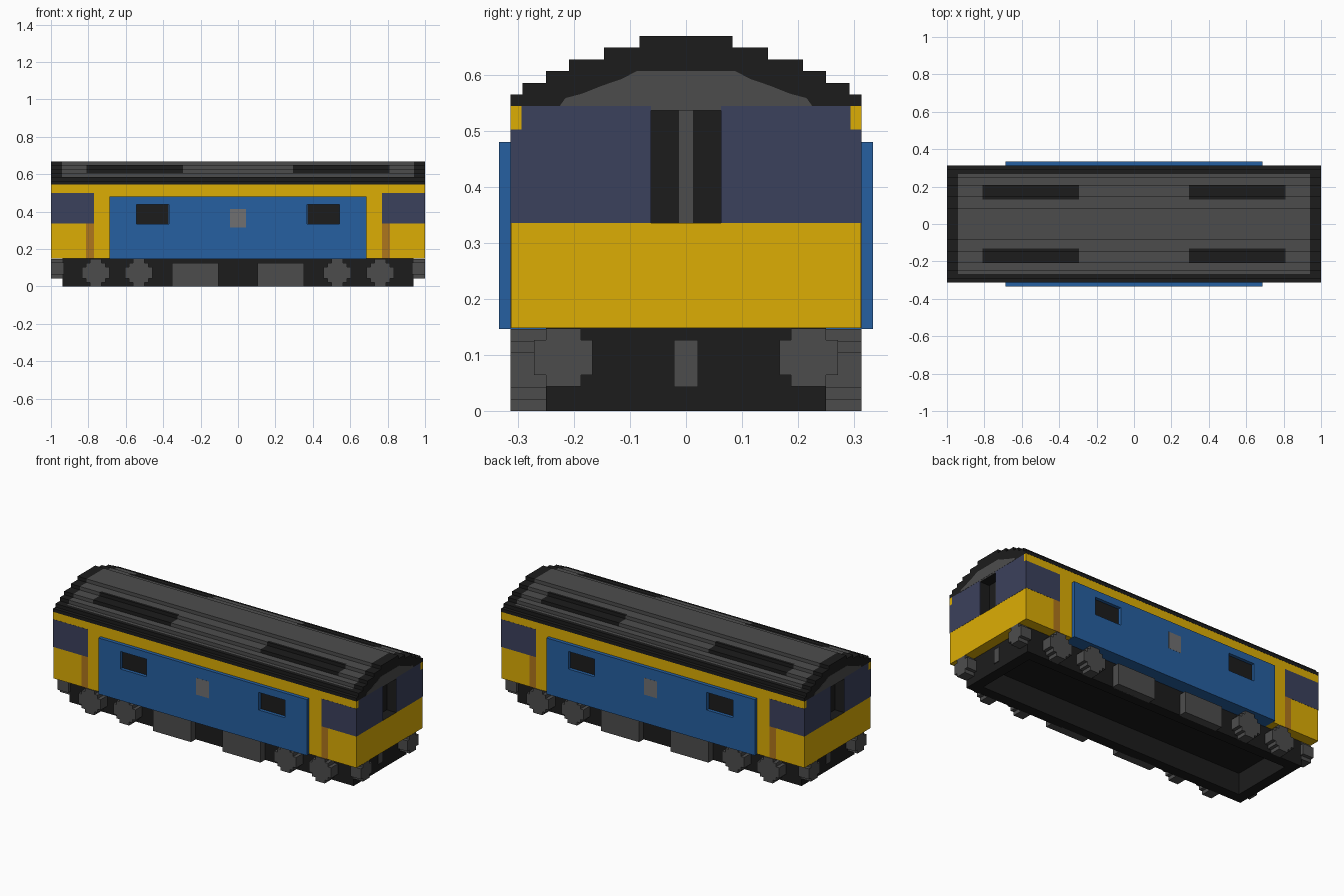
import bpy, bmesh

cube = bpy.data.objects.get("Cube")
if cube:
    bpy.data.objects.remove(cube)


def material(name, r, g, b):
    m = bpy.data.materials.new(name)
    m.use_nodes = True
    m.diffuse_color = (r, g, b, 1)
    bsdf = next(n for n in m.node_tree.nodes if n.type == 'BSDF_PRINCIPLED')
    bsdf.inputs["Base Color"].default_value = (r, g, b, 1)
    return m


YELLOW = material("yellow paint", 0.72, 0.42, 0.0015)
BLUE = material("blue paint", 0.019, 0.115, 0.355)
NAVY = material("navy glass", 0.044, 0.052, 0.107)
DARK = material("dark metal", 0.0115, 0.0115, 0.0115)
GREY = material("grey metal", 0.073, 0.073, 0.073)
ORANGE = material("orange strip", 0.43, 0.18, 0.012)
PALE = material("pale grey", 0.16, 0.16, 0.165)


def finish(name, bm, *mats):
    bmesh.ops.recalc_face_normals(bm, faces=bm.faces)
    me = bpy.data.meshes.new(name)
    bm.to_mesh(me)
    bm.free()
    for m in mats:
        me.materials.append(m)
    ob = bpy.data.objects.new(name, me)
    bpy.context.collection.objects.link(ob)
    return ob


def add_box(bm, x, y, z):
    vs = bmesh.ops.create_cube(bm, size=1)["verts"]
    for v in vs:
        v.co = [a[0] if c < 0 else a[1] for a, c in zip((x, y, z), v.co)]


def box(name, mat, x, y, z, mx=False, my=False):
    """Box given by its ranges, optionally repeated across x = 0 and y = 0."""
    bm = bmesh.new()
    for sx in ((1, -1) if mx else (1,)):
        for sy in ((1, -1) if my else (1,)):
            add_box(bm, sorted(sx * a for a in x), sorted(sy * a for a in y), z)
    return finish(name, bm, mat)


def cut(ob, cutter):
    cutter.hide_render = True
    cutter.hide_set(True)
    mod = ob.modifiers.new("cut", 'BOOLEAN')
    mod.operation = 'DIFFERENCE'
    mod.solver = 'EXACT'
    mod.object = cutter
    bpy.context.view_layer.objects.active = ob
    bpy.ops.object.modifier_apply(modifier=mod.name)
    bpy.data.objects.remove(cutter)


U = 1 / 48            # block size
E, S = 0.999, 0.3117  # body faces behind the painted plates
END, SIDE = (E - 0.003, 1.0), (S - 0.003, 0.3125)
FLOOR, SILL, EAVES = 0.148, 0.335, 0.544
DOOR_X = 1 - 3 * U    # back of the recessed end doorways

# Body shell with a dark recessed doorway in each end
body = box("body", YELLOW, (-E, E), (-S, S), (FLOOR, EAVES))
cut(body, box("doorway_cutter", YELLOW, (DOOR_X, 1.1), (-0.0625, 0.0625), (SILL, 0.536), True))
body.data.materials.append(DARK)
for f in body.data.polygons:
    if 0.9 < abs(f.center.x) < E - 0.002 and abs(f.center.y) < 0.07 and SILL - 0.01 < f.center.z < 0.54:
        f.material_index = 1
box("doorway_strips", GREY, (DOOR_X - 0.01, DOOR_X + 0.002), (-0.0125, 0.0125), (SILL, 0.536), True)
box("doorway_heads", GREY, END, (-0.0625, 0.0625), (0.536, EAVES), True)

# Cab glazing and orange strips on the sides
box("cab_side_windows", NAVY, (0.77, 1.0), SIDE, (SILL, 0.5), True, True)
box("cab_door_strips", ORANGE, (0.77, 0.813), SIDE, (FLOOR, SILL), True, True)

# Windscreens, cut away at the upper outer corners for the lamps
box("windscreens", NAVY, END, (0.0625, 0.293), (SILL, EAVES), True, True)
box("windscreen_corners", NAVY, END, (0.293, 0.3125), (SILL, 0.502), True, True)
box("corner_lamps", YELLOW, END, (0.293, 0.3125), (0.502, EAVES), True, True)

# Raised blue side panels, wrapping under the body, with recessed windows
panel = box("side_panels", BLUE, (-0.687, 0.687), (0.24, 0.333), (FLOOR - 0.0015, 0.48), my=True)
cut(panel, box("window_cutter", BLUE, (0.37, 0.543), (0.3135, 0.4), (0.333, 0.438), True, True))
box("panel_windows", DARK, (0.371, 0.542), (0.305, 0.315), (0.334, 0.437), True, True)
box("panel_plaques", PALE, (-0.042, 0.042), (0.325, 0.3337), (0.315, 0.415), my=True)

# Stepped roof: half profile as (half width, top height) per step
steps = [(0.3125, 0.5645), (0.2915, 0.5853), (0.25, 0.6062),
         (0.2085, 0.627), (0.1465, 0.6478), (0.083, 0.6687)]
half = [(0.3125, EAVES)]
for i, (y, z) in enumerate(steps):
    half.append((y, z))
    if i == 1:
        half.append((0.268, z))      # edge of the grey covering
    if i == 4:
        half.append((0.13, z))       # inner edge of the vents
    if i + 1 < len(steps):
        half.append((steps[i + 1][0], z))
profile = half + [(-y, z) for y, z in reversed(half)]
bm = bmesh.new()
rings = [[bm.verts.new((x, y, z)) for y, z in profile]
         for x in (-1, -0.94, -0.81, -0.295, 0.295, 0.81, 0.94, 1)]
for a, b in zip(rings, rings[1:]):
    for i in range(len(profile)):
        j = (i + 1) % len(profile)
        bm.faces.new((a[i], a[j], b[j], b[i]))
bm.faces.new(rings[0])
bm.faces.new(rings[-1])
for f in bm.faces:
    c = f.calc_center_median()
    x, y = abs(c.x), abs(c.y)
    grey = x < 0.94 and y < 0.268 and c.z > 0.58
    vent = 0.295 < x < 0.81 and 0.131 < y < 0.21
    f.material_index = 1 if grey and not vent else 0
finish("roof", bm, DARK, GREY)

# Grey gables under the roof arch
arch = [(0.225, EAVES), (0.215, 0.558), (0.185, 0.566), (0.15, 0.58),
        (0.115, 0.592), (0.088, 0.606)]
bm = bmesh.new()
for s in (1, -1):
    pts = arch + [(-y, z) for y, z in reversed(arch)]
    face = bm.faces.new([bm.verts.new((s * 0.998, y, z)) for y, z in pts])
    out = bmesh.ops.extrude_face_region(bm, geom=[face])["geom"]
    bmesh.ops.translate(bm, vec=(s * 0.003, 0, 0),
                        verts=[v for v in out if isinstance(v, bmesh.types.BMVert)])
finish("end_gables", bm, GREY)

# Underframe, deeply hollow from below
frame = box("underframe", DARK, (-0.9375, 0.9375), (-0.25, 0.25), (0, FLOOR))
cut(frame, box("well_cutter", DARK, (-0.875, 0.875), (-0.1875, 0.1875), (-0.1, 0.127)))


def stepped_disc(bm, cx, y, cz):
    """Blocky wheel made of three overlapping boxes."""
    for w, h in ((1.5, 3.5), (2.5, 2.5), (3.5, 1.5)):
        add_box(bm, (cx - w * U, cx + w * U), y, (cz - h * U, cz + h * U))


# Wheels
bm = bmesh.new()
for cx in (-0.76, -0.53, 0.53, 0.76):
    for y in ((0.245, 0.3125), (-0.3125, -0.245)):
        stepped_disc(bm, cx, y, 0.073)
finish("wheels", bm, GREY)

# Equipment boxes between the bogies
box("equipment_boxes", GREY, (0.104, 0.354), (0.245, 0.294), (0, 0.125), True, True)

# Buffers and couplers
bm = bmesh.new()
for x in ((0.93, 1.0), (-1.0, -0.93)):
    for cy in (-0.2185, 0.2185):
        for w, h in ((1.5, 2.5), (2.5, 1.5)):
            add_box(bm, x, (cy - w * U, cy + w * U), (0.0955 - h * U, 0.0955 + h * U))
finish("buffers", bm, GREY)
box("couplers", GREY, (0.93, 0.942), (-0.021, 0.021), (0.043, 0.127), True)
